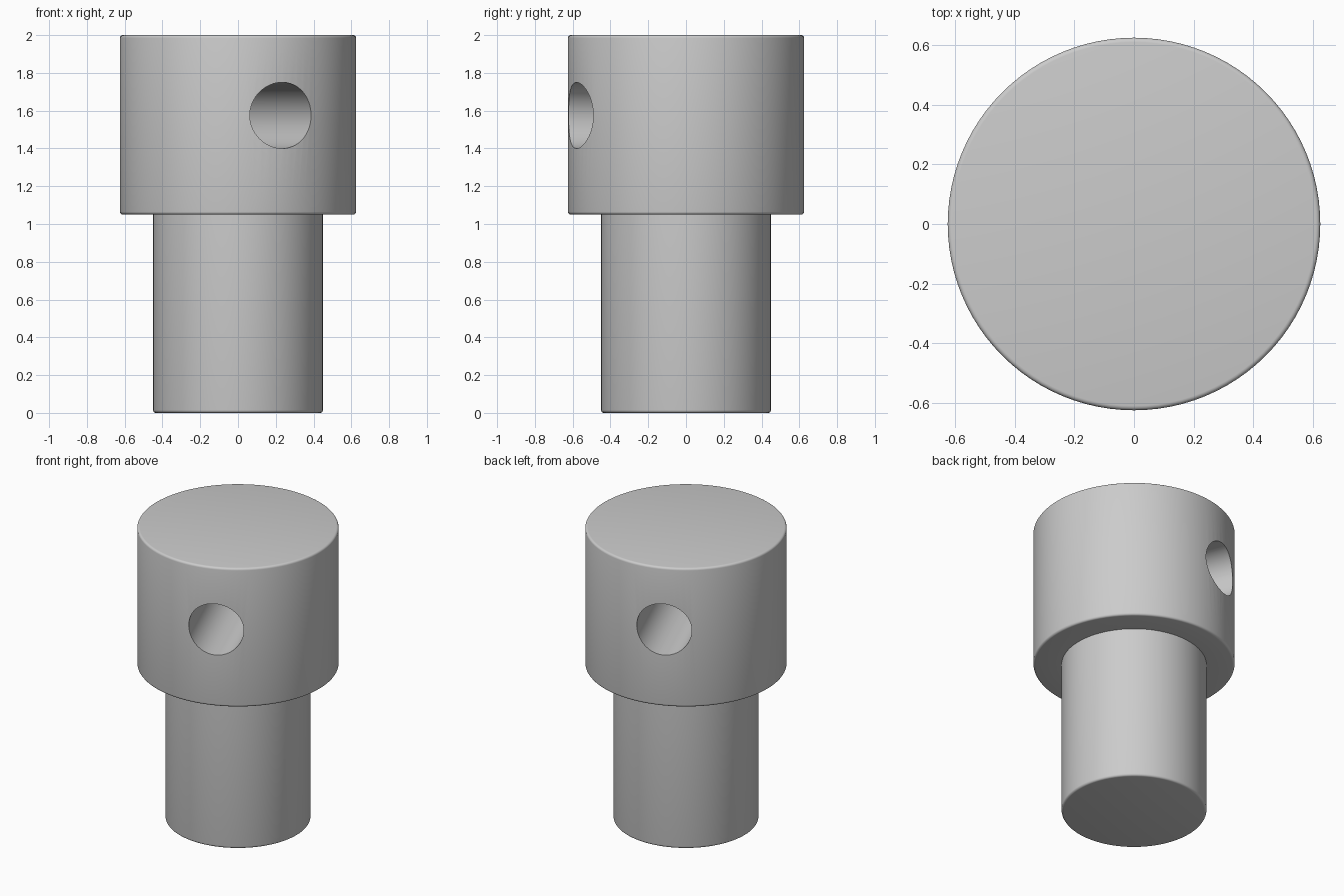
import bpy, bmesh, math

if "Cube" in bpy.data.objects:
    bpy.data.objects.remove(bpy.data.objects["Cube"])


def lathe(name, profile, segments=96):
    """Spin a closed (radius, z) profile around the z axis."""
    bm = bmesh.new()
    rings = []
    for r, z in profile:
        rings.append([bm.verts.new((r * math.cos(2 * math.pi * i / segments),
                                    r * math.sin(2 * math.pi * i / segments), z))
                      for i in range(segments)])
    for low, high in zip(rings, rings[1:]):
        for i in range(segments):
            j = (i + 1) % segments
            bm.faces.new((low[i], low[j], high[j], high[i]))
    bm.faces.new(rings[0][::-1])
    bm.faces.new(rings[-1])
    bmesh.ops.recalc_face_normals(bm, faces=bm.faces)
    mesh = bpy.data.meshes.new(name)
    bm.to_mesh(mesh)
    bm.free()
    obj = bpy.data.objects.new(name, mesh)
    bpy.context.collection.objects.link(obj)
    return obj


def rounded(r, z, b, start):
    """Quarter-round corner of radius b; start is the first angle in degrees."""
    return [(r - b + b * math.cos(math.radians(start + 22.5 * k)),
             z + b * math.sin(math.radians(start + 22.5 * k))) for k in range(5)]


# Shaft and wider head as one turned profile with softened rims
b = 0.015
profile = (rounded(0.45, b, b, -90) + [(0.45, 1.05)]
           + rounded(0.625, 1.05 + b, b, -90)
           + rounded(0.625, 2.0 - b, b, 0))
pin = lathe("stepped_pin", profile)

# Radial cross hole drilled through the head, turned 22 degrees from the front
turn = math.radians(22)
bpy.ops.mesh.primitive_cylinder_add(vertices=64, radius=0.175, depth=2,
                                    location=(0, 0, 1.575),
                                    rotation=(math.pi / 2, 0, turn))
drill = bpy.context.object
drill.name = "hole_cutter"
drill.hide_render = True

cut = pin.modifiers.new("cross_hole", 'BOOLEAN')
cut.operation = 'DIFFERENCE'
cut.solver = 'EXACT'
cut.object = drill

bpy.ops.object.select_all(action='DESELECT')
pin.select_set(True)
bpy.context.view_layer.objects.active = pin
bpy.ops.object.modifier_apply(modifier=cut.name)
bpy.data.objects.remove(drill)
bpy.ops.object.shade_smooth_by_angle(angle=math.radians(30))
